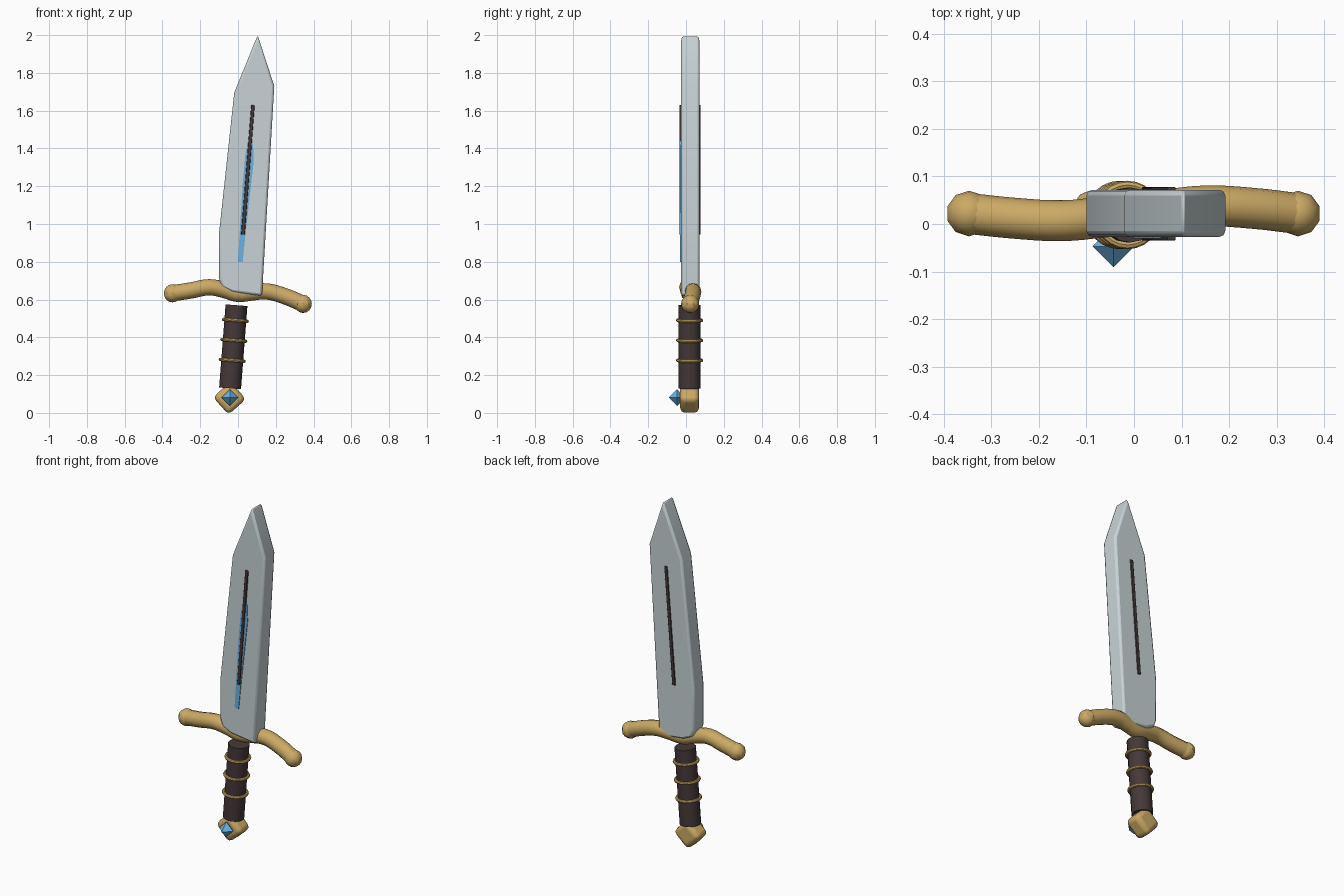
import bpy, bmesh, math
from mathutils import Vector

if "Cube" in bpy.data.objects:
    bpy.data.objects.remove(bpy.data.objects["Cube"])


def material(name, rgb):
    m = bpy.data.materials.new(name)
    m.diffuse_color = (*rgb, 1)
    m.use_nodes = True
    m.node_tree.nodes["Principled BSDF"].inputs["Base Color"].default_value = m.diffuse_color
    return m


STEEL = material("steel", (0.58, 0.65, 0.67))
GOLD = material("gold", (0.60, 0.40, 0.13))
LEATHER = material("leather", (0.06, 0.04, 0.04))
BLUE = material("blue", (0.15, 0.45, 0.75))
YC = 0.021  # centre plane of the sword


def finish(name, mat, bevel=0, segments=2, smooth=True):
    ob = bpy.context.object
    ob.name = name
    ob.data.materials.clear()
    ob.data.materials.append(mat)
    if smooth:
        bpy.ops.object.shade_smooth_by_angle(angle=math.radians(35))
    if bevel:
        b = ob.modifiers.new("bevel", 'BEVEL')
        b.width, b.segments = bevel, segments
        b.limit_method = 'ANGLE'
    return ob


def plate(name, outline, y0, y1, mat, bevel=0):
    """Extrude an x-z outline from y0 to y1."""
    bm = bmesh.new()
    face = bm.faces.new([bm.verts.new((x, y0, z)) for x, z in outline])
    ext = bmesh.ops.extrude_face_region(bm, geom=[face])
    verts = [v for v in ext["geom"] if isinstance(v, bmesh.types.BMVert)]
    bmesh.ops.translate(bm, verts=verts, vec=(0, y1 - y0, 0))
    bmesh.ops.recalc_face_normals(bm, faces=bm.faces)
    me = bpy.data.meshes.new(name)
    bm.to_mesh(me)
    bm.free()
    ob = bpy.data.objects.new(name, me)
    bpy.context.collection.objects.link(ob)
    bpy.ops.object.select_all(action='DESELECT')
    ob.select_set(True)
    bpy.context.view_layer.objects.active = ob
    return finish(name, mat, bevel)


# Blade
plate("blade", [(0.104, 2.0), (0.192, 1.73), (0.127, 0.62), (-0.03, 0.64),
                (-0.085, 0.665), (-0.1, 0.71), (-0.1, 0.955), (-0.02, 1.695)],
      -0.027, 0.072, STEEL, 0.012)

# Fuller strip showing on both faces
plate("fuller", [(0.016, 0.945), (0.036, 0.943), (0.088, 1.628), (0.07, 1.63)],
      -0.035, 0.078, LEATHER, 0.003)

# Blue inlay on the front face
plate("inlay", [(-0.001, 0.8), (0.025, 0.8), (0.04, 0.95), (0.083, 1.33),
                (0.08, 1.42), (0.06, 1.47), (0.038, 1.36), (0.024, 1.2)],
      -0.031, -0.02, BLUE)

# Cross guard, swept along a wavy path
path = [(-0.347, 0.022, 0.633), (-0.25, 0.012, 0.648), (-0.15, 0.007, 0.665),
        (-0.07, 0.014, 0.65), (0, 0.022, 0.63), (0.07, 0.03, 0.637),
        (0.15, 0.038, 0.643), (0.25, 0.033, 0.617), (0.345, 0.022, 0.577)]
cu = bpy.data.curves.new("guard", 'CURVE')
cu.dimensions = '3D'
cu.bevel_depth, cu.bevel_resolution, cu.resolution_u = 0.043, 4, 4
cu.use_fill_caps = True
sp = cu.splines.new('BEZIER')
sp.bezier_points.add(len(path) - 1)
for p, co in zip(sp.bezier_points, path):
    p.co = co
    p.handle_left_type = p.handle_right_type = 'AUTO'
guard = bpy.data.objects.new("guard", cu)
bpy.context.collection.objects.link(guard)
bpy.ops.object.select_all(action='DESELECT')
guard.select_set(True)
bpy.context.view_layer.objects.active = guard
bpy.ops.object.convert(target='MESH')
finish("guard", GOLD)

# Guard end knobs
for name, end in (("guard_knob_left", path[0]), ("guard_knob_right", path[-1])):
    bpy.ops.mesh.primitive_uv_sphere_add(segments=10, ring_count=8, radius=0.048, location=end)
    finish(name, GOLD)

# Grip, leaning with the blade
low, high = Vector((-0.042, YC - 0.002, 0.13)), Vector((-0.008, YC - 0.002, 0.57))
axis = high - low
lean = math.atan2(axis.x, axis.z)
bpy.ops.mesh.primitive_cylinder_add(vertices=16, radius=0.058, depth=axis.length,
                                    location=(low + high) / 2, rotation=(0, lean, 0))
finish("grip", LEATHER)

# Wire rings around the grip
for i, z in enumerate((0.278, 0.384, 0.49)):
    bpy.ops.mesh.primitive_torus_add(major_segments=24, minor_segments=8,
                                     major_radius=0.063, minor_radius=0.009,
                                     location=low + axis * ((z - low.z) / axis.z),
                                     rotation=(0, lean, 0))
    finish(f"grip_ring_{i + 1}", GOLD)

# Pommel: rounded block set on its corner
bpy.ops.mesh.primitive_cube_add(size=1, location=(-0.045, YC - 0.002, 0.078),
                                rotation=(0, math.radians(45 + 3), 0))
bpy.context.object.scale = (0.124, 0.1, 0.124)
bpy.ops.object.transform_apply(location=False, rotation=False, scale=True)
finish("pommel", GOLD, 0.026, 3)

# Pommel gem: octahedron
bpy.ops.mesh.primitive_cone_add(vertices=4, radius1=0.044, depth=0.044,
                                location=(0, 0, 0), end_fill_type='NOTHING')
gem = bpy.context.object
bm = bmesh.new()
r = 0.044
ring = [bm.verts.new(c) for c in ((r, 0, 0), (0, r, 0), (-r, 0, 0), (0, -r, 0))]
for tip in (bm.verts.new((0, 0, r)), bm.verts.new((0, 0, -r))):
    for i in range(4):
        bm.faces.new((ring[i], ring[(i + 1) % 4], tip))
bmesh.ops.recalc_face_normals(bm, faces=bm.faces)
bm.to_mesh(gem.data)
bm.free()
gem.location = (-0.043, -0.047, 0.081)
gem.rotation_euler = (0, 0, 0)
finish("pommel_gem", BLUE, smooth=False)
